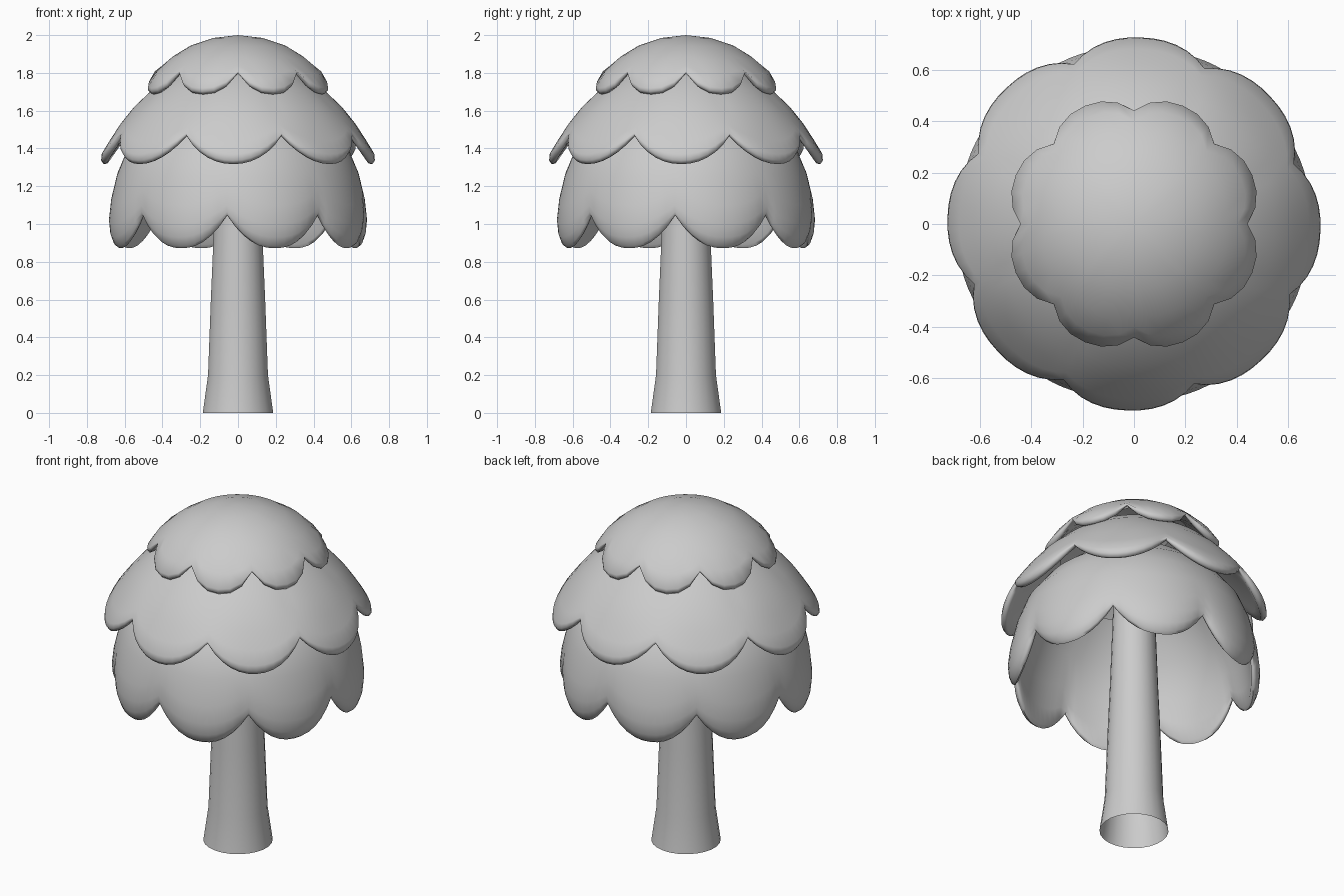
import bpy, bmesh, math


def finish(name, bm, angle):
    bmesh.ops.remove_doubles(bm, verts=bm.verts, dist=0.0005)
    bmesh.ops.recalc_face_normals(bm, faces=bm.faces)
    mesh = bpy.data.meshes.new(name)
    bm.to_mesh(mesh)
    bm.free()
    obj = bpy.data.objects.new(name, mesh)
    bpy.context.collection.objects.link(obj)
    bpy.ops.object.select_all(action='DESELECT')
    bpy.context.view_layer.objects.active = obj
    obj.select_set(True)
    bpy.ops.object.shade_smooth_by_angle(angle=math.radians(angle))
    return obj


def ring_shell(name, lobe, notch, first_deg, lobes, segs, r_pow, z_pow, angle=75):
    """Revolve a profile that swings between a lobe and a notch shape."""
    bm = bmesh.new()
    rings = []
    total = lobes * segs
    for i in range(total):
        t = abs(2 * (i % segs) / segs - 1)     # 1 at a notch, 0 at lobe centre
        wr, wz = 1 - t ** r_pow, 1 - t ** z_pow
        a = math.radians(first_deg - 180 / lobes) + math.tau * i / total
        ring = []
        for (rl, zl), (rn, zn) in zip(lobe, notch):
            r, z = rn + (rl - rn) * wr, zn + (zl - zn) * wz
            ring.append(bm.verts.new((r * math.cos(a), r * math.sin(a), z)))
        rings.append(ring)
    for i in range(total):
        p, q = rings[i], rings[(i + 1) % total]
        for j in range(len(lobe) - 1):
            bm.faces.new((p[j], q[j], q[j + 1], p[j + 1]))
    return finish(name, bm, angle)


# Trunk, flared at the foot
trunk = [(0.188, 0), (0.16, 0.2), (0.145, 0.6), (0.132, 0.9), (0.11, 1.5)]
ring_shell("trunk", trunk, trunk, 0, 8, 3, 2, 2)

# Lower leaf tier with deep rounded lobes
ring_shell(
    "lower_leaves",
    [(0.35, 1.62), (0.5, 1.5), (0.595, 1.38), (0.645, 1.25), (0.68, 1.1),
     (0.692, 1.0), (0.685, 0.93), (0.668, 0.885), (0.65, 0.872), (0.636, 0.89),
     (0.632, 1.0), (0.617, 1.15), (0.565, 1.36), (0.4, 1.55)],
    [(0.35, 1.62), (0.5, 1.5), (0.59, 1.38), (0.635, 1.28), (0.66, 1.18),
     (0.668, 1.1), (0.666, 1.065), (0.66, 1.05), (0.652, 1.045), (0.643, 1.055),
     (0.635, 1.1), (0.61, 1.2), (0.555, 1.36), (0.4, 1.55)],
    17.5, 8, 12, 2.2, 2.3)

# Middle leaf tier, widest, flaring outwards
ring_shell(
    "middle_leaves",
    [(0.2, 1.86), (0.33, 1.80), (0.455, 1.71), (0.55, 1.62), (0.622, 1.53),
     (0.68, 1.44), (0.722, 1.37), (0.725, 1.337), (0.712, 1.317), (0.692, 1.32),
     (0.66, 1.38), (0.58, 1.49), (0.4, 1.68)],
    [(0.2, 1.86), (0.33, 1.80), (0.45, 1.71), (0.535, 1.63), (0.592, 1.57),
     (0.634, 1.52), (0.661, 1.483), (0.663, 1.474), (0.657, 1.467), (0.646, 1.467),
     (0.615, 1.49), (0.545, 1.56), (0.4, 1.68)],
    -2, 8, 12, 2.6, 2.1)

# Top cap of leaves, slightly coarser than the tiers below
ring_shell(
    "top_leaves",
    [(0, 2.0), (0.13, 1.985), (0.26, 1.94), (0.37, 1.87), (0.452, 1.79),
     (0.497, 1.72), (0.496, 1.70), (0.483, 1.686), (0.465, 1.692), (0.42, 1.755),
     (0.3, 1.86)],
    [(0, 2.0), (0.13, 1.985), (0.25, 1.945), (0.34, 1.89), (0.40, 1.84),
     (0.44, 1.808), (0.441, 1.802), (0.435, 1.797), (0.425, 1.80), (0.39, 1.825),
     (0.3, 1.86)],
    22.5, 8, 6, 2.4, 2.4)
